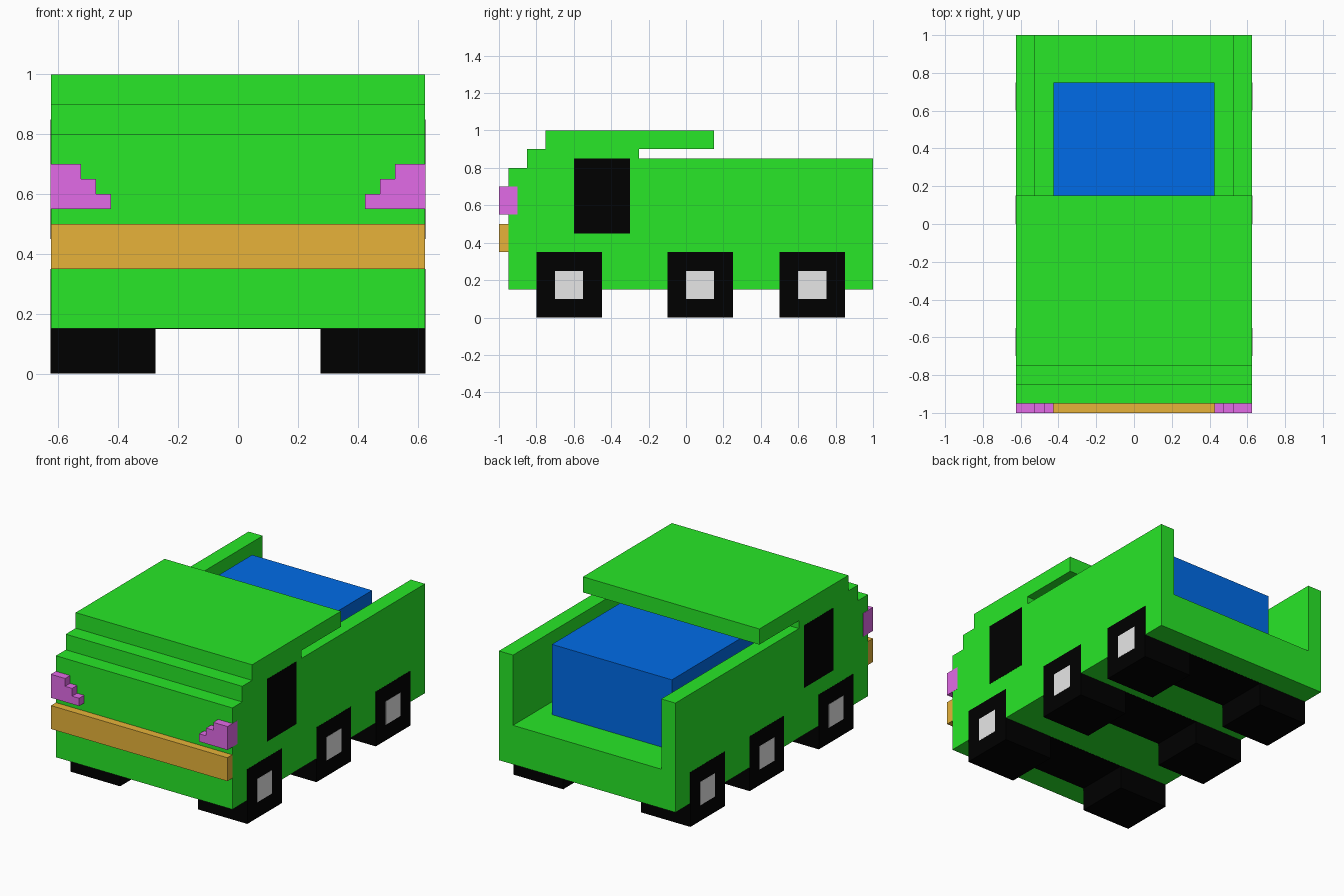
import bpy, bmesh

if "Cube" in bpy.data.objects:
    bpy.data.objects.remove(bpy.data.objects["Cube"])


def material(name, rgb):
    m = bpy.data.materials.new(name)
    m.diffuse_color = (*rgb, 1)
    m.use_nodes = True
    m.node_tree.nodes["Principled BSDF"].inputs["Base Color"].default_value = m.diffuse_color
    return m


GREEN = material("body green", (0.021, 0.8, 0.021))
BLUE = material("cargo blue", (0.0, 0.148, 0.8))
PURPLE = material("lamp purple", (0.76, 0.145, 0.8))
AMBER = material("bumper amber", (0.8, 0.45, 0.042))
BLACK = material("tyre black", (0.0, 0.0, 0.0))
GREY = material("hub grey", (0.8, 0.8, 0.8))


def extrude(name, profile, x0, x1, mat):
    """Extrude a (y, z) profile along x."""
    bm = bmesh.new()
    face = bm.faces.new([bm.verts.new((x0, y, z)) for y, z in profile])
    new = bmesh.ops.extrude_face_region(bm, geom=[face])["geom"]
    bmesh.ops.translate(bm, vec=(x1 - x0, 0, 0),
                        verts=[g for g in new if isinstance(g, bmesh.types.BMVert)])
    bmesh.ops.recalc_face_normals(bm, faces=bm.faces)
    me = bpy.data.meshes.new(name)
    bm.to_mesh(me)
    bm.free()
    me.materials.append(mat)
    ob = bpy.data.objects.new(name, me)
    bpy.context.collection.objects.link(ob)
    return ob


def box(name, x, y, z, mat):
    return extrude(name, [(y[0], z[0]), (y[1], z[0]), (y[1], z[1]), (y[0], z[1])],
                   x[0], x[1], mat)


def pair(name, x, y, z, mat):
    """Box on the right side and its mirror on the left."""
    box("right_" + name, x, y, z, mat)
    box("left_" + name, (-x[1], -x[0]), y, z, mat)


W = 0.625

# Cab with stepped front, overhanging roof and bed floor
extrude("cab_and_bed", [(-.95, .15), (1, .15), (1, .4), (-.25, .4), (-.25, .9), (.15, .9),
                        (.15, 1), (-.75, 1), (-.75, .9), (-.85, .9), (-.85, .8), (-.95, .8)],
        -W, W, GREEN)
pair("bed_wall", (.525, W), (-.25, 1), (.4, .85), GREEN)
box("cargo", (-.425, .425), (-.25, .75), (.4, .85), BLUE)

# Front bumper and stepped headlights
box("bumper", (-W, W), (-1, -.95), (.35, .5), AMBER)
for i, inner in enumerate((.425, .475, .525)):
    z = .55 + .05 * i
    pair(f"headlight_step_{i + 1}", (inner, W + .001), (-1, -.9), (z, z + .05), PURPLE)

# Side windows
pair("window", (W - .004, W + .001), (-.6, -.3), (.45, .85), BLACK)

# Three axles with wheels and hubs
for label, y in (("front", -.8), ("middle", -.1), ("rear", .5)):
    pair(label + "_wheel", (.275, W + .001), (y, y + .35), (0, .35), BLACK)
    pair(label + "_hub", (W - .002, W + .002), (y + .1, y + .25), (.1, .25), GREY)
    box(label + "_axle", (-.275, .275), (y, y + .35), (.149, .25), BLACK)
